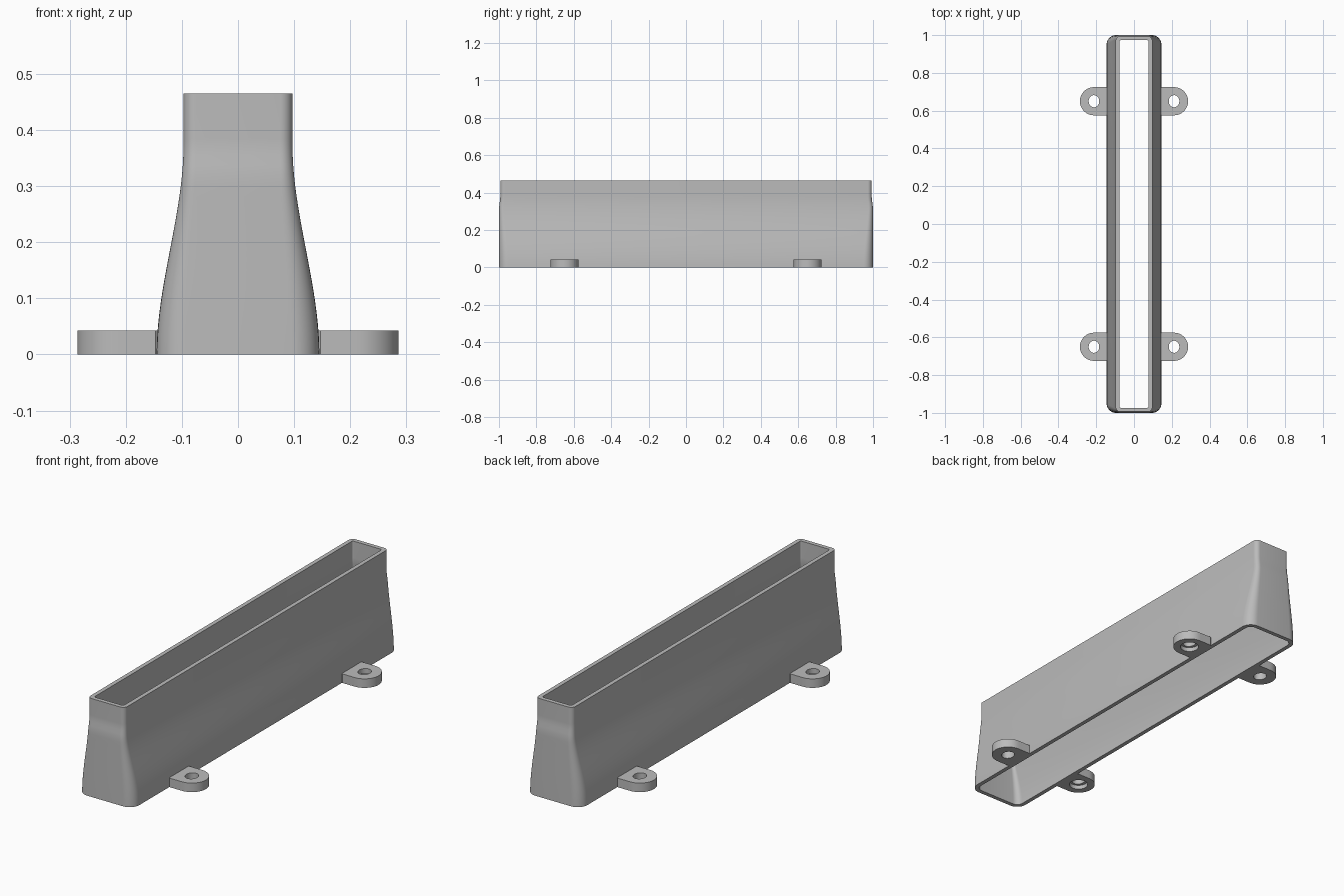
import bpy, bmesh, math

cube = bpy.data.objects.get("Cube")
if cube:
    bpy.data.objects.remove(cube, do_unlink=True)

grey = bpy.data.materials.new("plain grey")
grey.use_nodes = True
colour = (0.5, 0.5, 0.5, 1)
grey.diffuse_color = colour
grey.node_tree.nodes["Principled BSDF"].inputs["Base Color"].default_value = colour

HEIGHT, NECK, WALL = 0.465, 0.375, 0.02


def ease(a, b, v):
    t = min(max((v - a) / (b - a), 0), 1)
    return t * t * (3 - 2 * t)


def finish(bm, name):
    bmesh.ops.recalc_face_normals(bm, faces=bm.faces)
    mesh = bpy.data.meshes.new(name)
    bm.to_mesh(mesh)
    bm.free()
    mesh.materials.append(grey)
    obj = bpy.data.objects.new(name, mesh)
    bpy.context.collection.objects.link(obj)
    bpy.ops.object.select_all(action='DESELECT')
    obj.select_set(True)
    bpy.context.view_layer.objects.active = obj
    bpy.ops.object.shade_smooth_by_angle(angle=math.radians(35))
    return obj


def bridge(bm, a, b):
    n = len(a)
    for i in range(n):
        j = (i + 1) % n
        bm.faces.new((a[i], a[j], b[j], b[i]))


def section(bm, z, inset):
    # Rounded rectangle of the duct at one height
    s = ease(0, NECK, z)
    hx = 0.145 - 0.048 * s - inset
    hy = 1 - 0.007 * ease(0.31, 0.38, z) - inset
    r = max(0.05 - 0.028 * s - inset, 0.008)
    ring = []
    for k, (sx, sy) in enumerate(((1, 1), (-1, 1), (-1, -1), (1, -1))):
        for i in range(9):
            a = math.pi / 2 * (k + i / 8)
            ring.append(bm.verts.new((sx * (hx - r) + r * math.cos(a),
                                      sy * (hy - r) + r * math.sin(a), z)))
    return ring


# Hollow flared duct, open at both ends
levels = [NECK * i / 20 for i in range(21)] + [0.385, HEIGHT]
bm = bmesh.new()
rings = [section(bm, z, 0) for z in levels]
rings += [section(bm, z, WALL) for z in reversed(levels)]
for i, ring in enumerate(rings):
    bridge(bm, ring, rings[(i + 1) % len(rings)])
finish(bm, "duct_body")


def tab(name, sx, sy, recessed):
    # Round-ended mounting tab with a screw hole, its root buried in the wall
    cx, cy, r, top, n = 0.212, 0.65, 0.0745, 0.043, 48
    bm = bmesh.new()

    def ring(z, rx, ry, outline=False):
        verts = []
        for i in range(n):
            a = 2 * math.pi * (i + 0.5) / n
            x, y = math.cos(a), math.sin(a)
            if outline and x < 0:
                # Square off the inner half of the outline
                k = 1 / max(-x, abs(y))
                x, y = x * k, y * k
            verts.append(bm.verts.new((sx * (cx + rx * x), sy * cy + ry * y, z)))
        return verts

    loops = [ring(0, r, r, True), ring(top, r, r, True), ring(top, 0.028, 0.032)]
    if recessed:
        loops += [ring(0.02, 0.028, 0.032), ring(0.02, 0.042, 0.042), ring(0, 0.042, 0.042)]
    else:
        loops += [ring(0, 0.028, 0.032)]
    for i, loop in enumerate(loops):
        bridge(bm, loop, loops[(i + 1) % len(loops)])
    finish(bm, name)


for sx, side in ((1, "left"), (-1, "right")):
    for sy, end in ((-1, "front"), (1, "back")):
        tab(f"{end}_{side}_tab", sx, sy, sx == sy)
